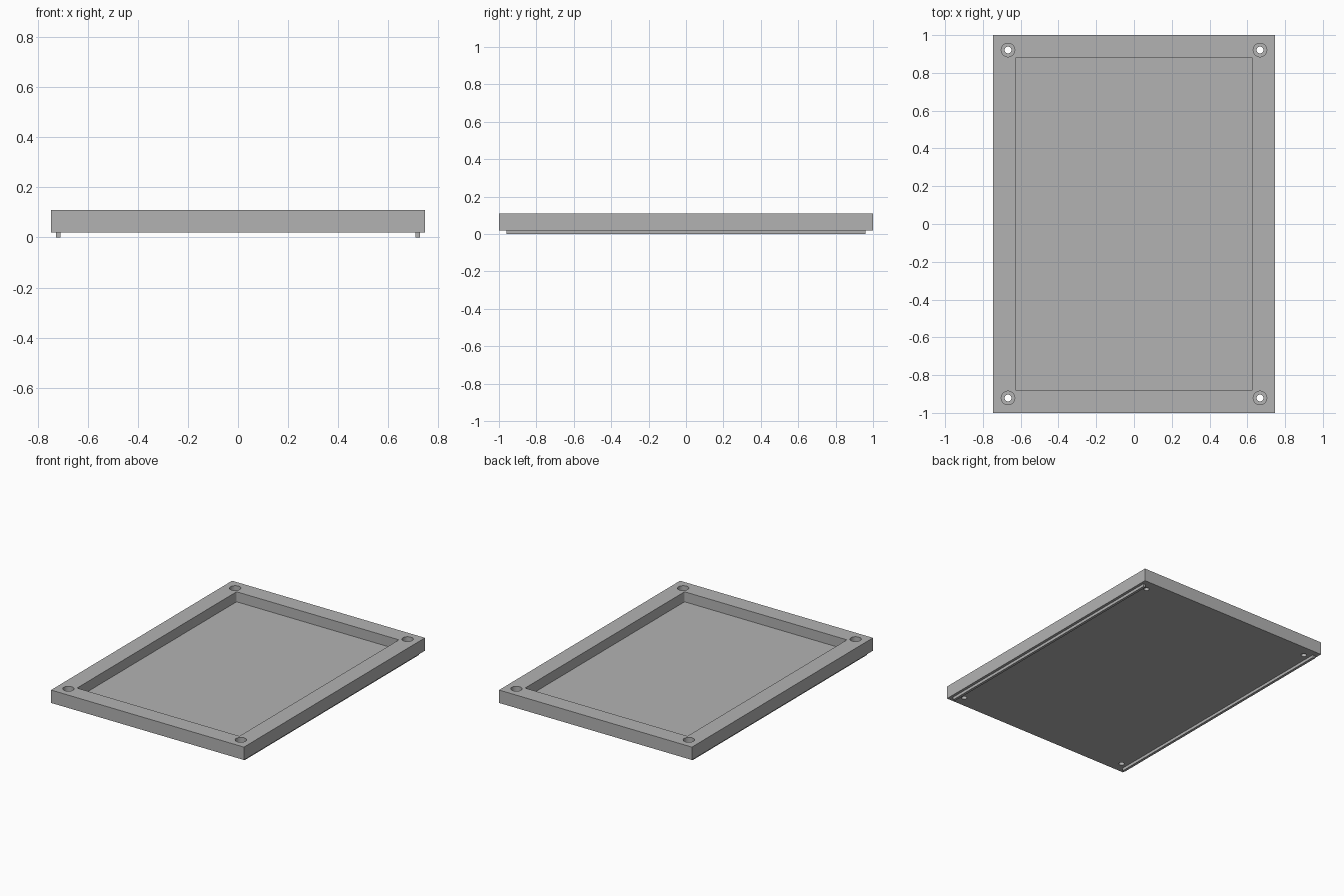
import bpy

default = bpy.data.objects.get("Cube")
if default:
    bpy.data.objects.remove(default)

grey = bpy.data.materials.new("plain_grey")
grey.use_nodes = True
colour = (0.45, 0.45, 0.45, 1)
grey.diffuse_color = colour
grey.node_tree.nodes["Principled BSDF"].inputs["Base Color"].default_value = colour

HALF_X, HALF_Y = 0.746, 1.0
BASE, TOP = 0.02, 0.11
FLOOR, SEAT = 0.04, 0.06
SCREW_X, SCREW_Y = 0.667, 0.921


def finish(name):
    obj = bpy.context.object
    obj.name = name
    obj.data.materials.append(grey)
    return obj


def box(name, x, half_x, half_y, low, high):
    bpy.ops.mesh.primitive_cube_add(size=2, location=(x, 0, (low + high) / 2))
    bpy.context.object.scale = (half_x, half_y, (high - low) / 2)
    bpy.ops.object.transform_apply(location=False, rotation=False, scale=True)
    return finish(name)


def cylinder(name, x, y, radius, low, high):
    bpy.ops.mesh.primitive_cylinder_add(
        vertices=32, radius=radius, depth=high - low, location=(x, y, (low + high) / 2))
    return finish(name)


def apply(obj, modifier):
    bpy.context.view_layer.objects.active = obj
    bpy.ops.object.modifier_apply(modifier=modifier.name)


def cut(obj, cutter):
    mod = obj.modifiers.new("cut", "BOOLEAN")
    mod.operation = "DIFFERENCE"
    mod.solver = "EXACT"
    mod.object = cutter
    apply(obj, mod)
    bpy.data.objects.remove(cutter)


# Tray body
tray = box("tray", 0, HALF_X, HALF_Y, BASE, TOP)

# Recess with slightly rounded upright corners
pocket = box("pocket_cutter", 0, 0.628, 0.881, FLOOR, TOP + 0.1)
weights = pocket.data.attributes.new("bevel_weight_edge", "FLOAT", "EDGE")
for edge in pocket.data.edges:
    a, b = (pocket.data.vertices[i].co for i in edge.vertices)
    weights.data[edge.index].value = float(abs(a.z - b.z) > 0.01)
bevel = pocket.modifiers.new("corners", "BEVEL")
bevel.limit_method = "WEIGHT"
bevel.width = 0.006
bevel.segments = 4
apply(pocket, bevel)
cut(tray, pocket)

# Counterbored screw holes in the four corners
for sx in (-1, 1):
    for sy in (-1, 1):
        x, y = sx * SCREW_X, sy * SCREW_Y
        cut(tray, cylinder("head_cutter", x, y, 0.036, SEAT, TOP + 0.1))
        cut(tray, cylinder("hole_cutter", x, y, 0.018, BASE - 0.1, TOP + 0.1))

bpy.ops.object.select_all(action="DESELECT")
tray.select_set(True)
bpy.context.view_layer.objects.active = tray
bpy.ops.object.shade_smooth_by_angle()

# Thin rails along the underside
for side, sx in (("left", 1), ("right", -1)):
    box(side + "_rail", sx * 0.718, 0.009, 0.961, 0, BASE)
